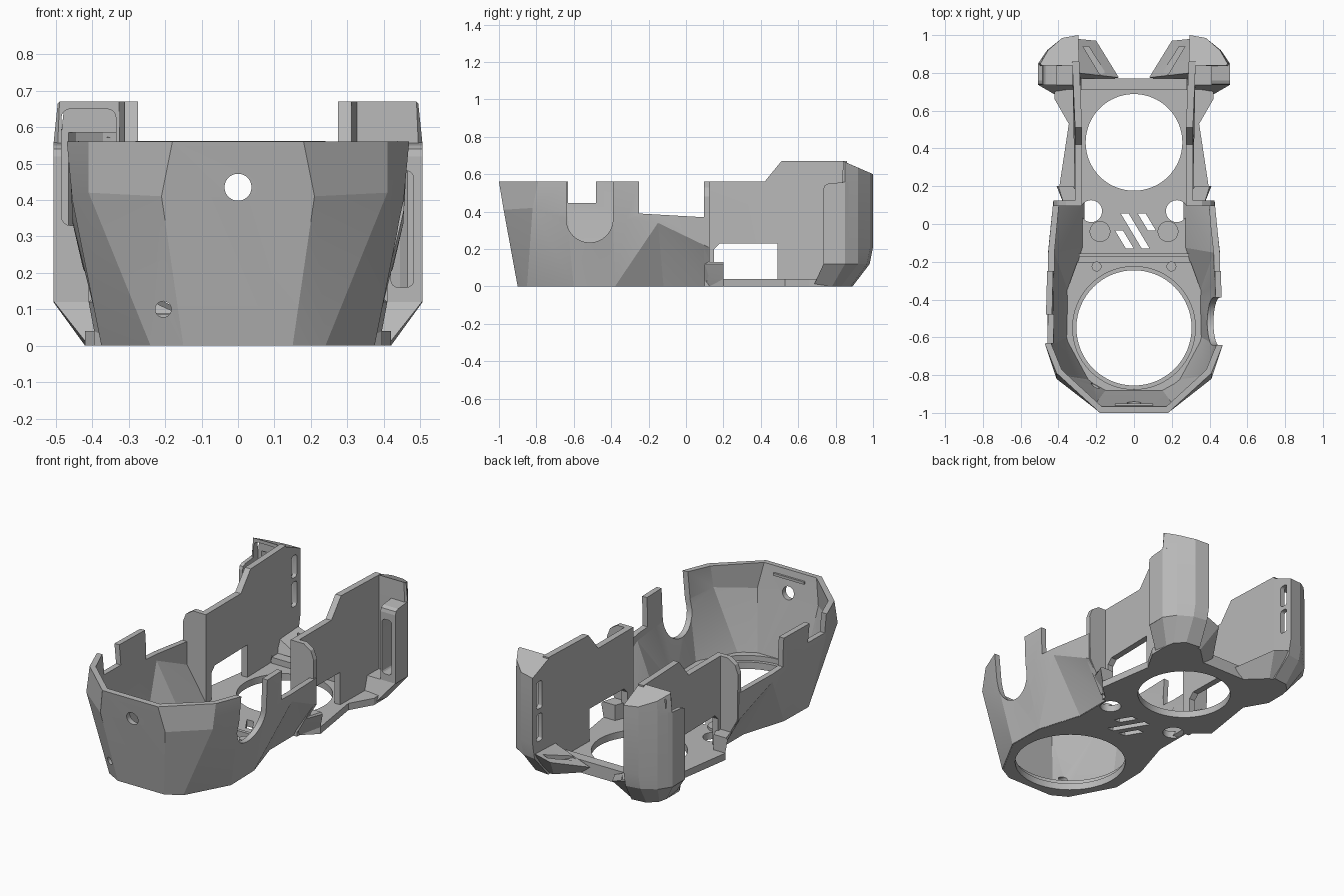
import bpy, bmesh, math

cube = bpy.data.objects.get("Cube")
if cube:
    bpy.data.objects.remove(cube)

grey = bpy.data.materials.new("plain grey")
grey.use_nodes = True
grey.diffuse_color = (0.48, 0.48, 0.48, 1)
grey.node_tree.nodes["Principled BSDF"].inputs["Base Color"].default_value = (0.48, 0.48, 0.48, 1)


def finish(name, bm):
    bmesh.ops.recalc_face_normals(bm, faces=bm.faces)
    mesh = bpy.data.meshes.new(name)
    bm.to_mesh(mesh)
    bm.free()
    mesh.materials.append(grey)
    obj = bpy.data.objects.new(name, mesh)
    bpy.context.collection.objects.link(obj)
    return obj


def loft(name, rings, closed=True, creases=""):
    """Skin a stack of rings; creases gives the diagonal of each cell in the lowest row."""
    bm = bmesh.new()
    rows = [[bm.verts.new(p) for p in ring] for ring in rings]
    n = len(rows[0])
    for level, (a, b) in enumerate(zip(rows, rows[1:])):
        for i in range(n if closed else n - 1):
            j = (i + 1) % n
            if level or not creases:
                bm.faces.new((a[i], a[j], b[j], b[i]))
            elif creases[i] == "A":
                bm.faces.new((a[i], a[j], b[j]))
                bm.faces.new((a[i], b[j], b[i]))
            else:
                bm.faces.new((a[i], a[j], b[i]))
                bm.faces.new((a[j], b[j], b[i]))
    if closed:
        bm.faces.new(rows[0])
        bm.faces.new(rows[-1])
    return finish(name, bm)


def prism(name, profile, axis, lo, hi):
    """Extrude a 2D profile along x, y or z."""
    place = {"x": lambda p, t: (t, *p), "y": lambda p, t: (p[0], t, p[1]),
             "z": lambda p, t: (*p, t)}[axis]
    return loft(name, [[place(p, t) for p in profile] for t in (lo, hi)])


def circle(cx, cy, r, n=48):
    return [(cx + r * math.cos(2 * math.pi * i / n), cy + r * math.sin(2 * math.pi * i / n))
            for i in range(n)]


def rect(a, b, c, d):
    return [(a, c), (b, c), (b, d), (a, d)]


def round_rect(a, b, c, d, r):
    pts = []
    for k, (x, y) in enumerate([(b - r, d - r), (a + r, d - r), (a + r, c + r), (b - r, c + r)]):
        for s in range(5):
            t = math.pi / 2 * (k + s / 4)
            pts.append((x + r * math.cos(t), y + r * math.sin(t)))
    return pts


def bake(obj):
    deps = bpy.context.evaluated_depsgraph_get()
    mesh = bpy.data.meshes.new_from_object(obj.evaluated_get(deps))
    obj.modifiers.clear()
    obj.data = mesh


def cut(obj, *cutters):
    for c in cutters:
        mod = obj.modifiers.new("cut", "BOOLEAN")
        mod.operation, mod.solver, mod.object = "DIFFERENCE", "EXACT", c
        bake(obj)
        bpy.data.objects.remove(c)


def flip(points, s):
    return [(p[0] * s, *p[1:]) for p in points]


# Faceted front bucket: columns of the left half, bottom to top
columns = [
    [(0.15, -0.90, 0), (0.21, -0.975, 0.41), (0.18, -1.0, 0.56)],
    [(0.24, -0.85, 0), (0.41, -0.82, 0.42), (0.41, -0.79, 0.56)],
    [(0.375, -0.60, 0), (0.455, -0.64, 0.40), (0.47, -0.64, 0.56)],
    [(0.37, -0.38, 0), (0.455, -0.32, 0.36), (0.46, -0.25, 0.56)],
    [(0.29, -0.12, 0), (0.455, -0.15, 0.34), (0.45, -0.15, 0.56)],
    [(0.29, 0.12, 0), (0.425, 0.12, 0.21), (0.43, 0.12, 0.56)],
]
rings = []
for level in range(3):
    half = [c[level] for c in columns]
    rings.append(half[::-1] + flip(half, -1))
bucket = loft("front_bucket", rings, closed=False, creases="ABAAAABBBAB")
solid = bucket.modifiers.new("wall", "SOLIDIFY")
solid.thickness, solid.offset, solid.use_even_offset = 0.032, -1, True
bake(bucket)
arch = [(-0.515 + 0.125 * math.cos(t), 0.36 + 0.125 * math.sin(t))
        for t in [-math.pi * i / 16 for i in range(17)]]
cut(bucket,
    prism("rear_gap", [(-0.25, 0.39), (0.1, 0.37), (0.3, 0.37), (0.3, 0.8), (-0.25, 0.8)], "x", -0.7, 0.7),
    prism("arch_gap", [(-0.64, 0.7)] + arch[::-1] + [(-0.39, 0.7)], "x", 0.25, 0.7),
    prism("side_slot", rect(-0.63, -0.48, 0.445, 0.7), "x", -0.7, -0.3),
    prism("front_port", circle(0, 0.435, 0.037), "y", -1.2, -0.8),
    prism("small_port", circle(-0.205, 0.1, 0.022, 20), "y", -1.2, -0.75),
    prism("base_trim", rect(-1, 1, -2, 2), "z", -0.2, 0))
prism("rim_shelf", rect(-0.1, 0.1, -0.975, -0.95), "z", 0.51, 0.525)

# Floor plate with two large rings, round holes and slanted vents
outline = [(0.145, -0.895), (0.235, -0.845), (0.37, -0.60), (0.365, -0.38), (0.285, -0.12),
           (0.285, 0.1), (0.395, 0.2), (0.345, 0.53), (0.42, 0.66), (0.42, 0.76), (0.28, 0.77)]
floor = prism("floor_plate", outline + flip(outline, -1)[::-1], "z", 0, 0.04)
holes = [prism("hole", circle(0, y, r, 64), "z", -0.1, 0.2) for y, r in ((-0.55, 0.305), (0.432, 0.256))]
holes += [prism("hole", circle(x, 0.068, 0.058, 32), "z", -0.1, 0.2) for x in (-0.227, 0.227)]
for x, top, low in [(-0.1, -0.035, -0.13), (-0.07, 0.055, -0.13), (0.02, 0.055, -0.035)]:
    foot_x = x + 0.6 * (top - low)
    holes.append(prism("vent", [(x, top), (x + 0.042, top), (foot_x + 0.042, low), (foot_x, low)],
                       "z", -0.1, 0.2))
cut(floor, *holes)

# Sloped seat around the front ring, cross ribs over the floor
seat_out = [(0.15, -0.90), (0.25, -0.84), (0.37, -0.60), (0.365, -0.38), (0.30, -0.2)]
seat = prism("ring_seat", seat_out + flip(seat_out, -1)[::-1], "z", 0.035, 0.07)
cut(seat, prism("hole", circle(0, -0.55, 0.325, 64), "z", -0.1, 0.2))
prism("middle_rib", rect(-0.29, 0.29, -0.175, -0.155), "z", 0.03, 0.09)
prism("rear_rib", rect(-0.28, 0.28, 0.71, 0.77), "z", 0.03, 0.075)

for s, side in ((1, "left"), (-1, "right")):
    def span(a, b):
        return sorted((a * s, b * s))

    # Tall side panel with stepped top and a window
    panel_profile = [(0.1, 0), (0.86, 0), (0.86, 0.67), (0.51, 0.67), (0.42, 0.56), (0.1, 0.56)]
    panel = loft(side + "_panel", [flip([(x + 0.015 * (y > 0.8), y, z) for y, z in panel_profile], s)
                                   for x in (0.275, 0.312)])
    cut(panel, prism("window", [(0.15, 0.04), (0.49, 0.04), (0.49, 0.23), (0.18, 0.23), (0.15, 0.2)],
                     "x", *span(0.1, 0.6)))
    # Front flange of the panel with clipped corner, and the block behind it
    flange = [(0.275, 0.03), (0.32, 0.03), (0.42, 0.21), (0.425, 0.48), (0.405, 0.53), (0.36, 0.56), (0.275, 0.56)]
    prism(side + "_flange", flip(flange, s), "y", 0.095, 0.125)
    loft(side + "_tail_block", [flip([(0.28, 0.1, z), (w, 0.1, z), (w + d, 0.2, z), (0.32, 0.2, z)], s)
                                for z, w, d in ((0, 0.29, 0.09), (0.04, 0.315, 0.08), (0.12, 0.37, 0.04),
                                                (0.13, 0.37, 0.03))])

    # Rear post: chamfered foot, hollow core with sloping cap, outer wing reaching forward
    foot = [(0.28, 0.70), (0.41, 0.68), (0.42, 0.78), (0.41, 0.83), (0.36, 0.88), (0.27, 0.89)]
    shoe = [(0.29, 0.735), (0.505, 0.735), (0.507, 0.85), (0.46, 0.92), (0.38, 0.967), (0.295, 0.982)]
    loft(side + "_post_foot", [flip([(x, y, z) for x, y in ring], s) for z, ring in ((0, foot), (0.12, shoe))])
    body = [(0.29, 0.84), (0.495, 0.835), (0.507, 0.85), (0.46, 0.92), (0.38, 0.985), (0.295, 1.0)]
    cap = [(0.29, 0.84, 0.67), (0.49, 0.84, 0.67), (0.495, 0.85, 0.665),
           (0.455, 0.92, 0.635), (0.38, 0.985, 0.607), (0.295, 1.0, 0.60)]
    low_ring = [(x, y - 0.018 * (y > 0.95), 0.12) for x, y in body]
    core = loft(side + "_post_core", [flip(low_ring, s), *[flip([(x, y, z) for x, y in body], s)
                                                           for z in (0.21, 0.55)], flip(cap, s)])
    wing_side = [(0.735, 0.12), (0.87, 0.12), (0.87, 0.56), (0.76, 0.55), (0.74, 0.54), (0.735, 0.52)]
    wing = prism(side + "_post_wing", wing_side, "x", *span(0.41, 0.507))
    cut(wing, prism("corner", [(0.44 * s, 0.95), (0.507 * s, 0.85), (0.6 * s, 0.85), (0.6 * s, 0.95)], "z", 0, 0.8))
    cavity = [(0.32, 0.865), (0.475, 0.865), (0.445, 0.91), (0.37, 0.96), (0.32, 0.97)]
    cut(core, prism("cavity", flip(cavity, s), "z", 0.15, 0.585))
    for part in (core, wing):
        pocket = (round_rect(0.42, 0.482, 0.16, 0.48, 0.02) if s > 0
                  else round_rect(-0.485, -0.335, 0.33, 0.65, 0.025))
        cut(part, prism("pocket", pocket, "y", 0.6, 0.88))
    slots = ((0.21, 0.37), (0.40, 0.56)) if s > 0 else ((0.28, 0.425), (0.45, 0.58))
    cut(core, *[prism("slot", round_rect(0.915, 0.965, a, b, 0.015), "x", *span(0.2, 0.36))
                for a, b in slots])

    # Angled nozzle at the foot of the post
    low = [(0.14, 0.765, 0), (0.30, 0.74, 0), (0.36, 0.88, 0), (0.25, 0.87, 0)]
    high = [(0.08, 0.775, 0.05), (0.30, 0.80, 0.15), (0.30, 0.98, 0.15), (0.20, 0.97, 0.12)]
    nozzle = loft(side + "_nozzle", [flip(low, s), flip(high, s)])
    groove = [(0.15, 0.80), (0.18, 0.79), (0.27, 0.94), (0.24, 0.94)]
    cut(nozzle, prism("groove", flip(groove, s), "z", 0.085, 0.3))

    # Small bosses on the floor
    prism(side + "_boss", circle(0.18 * s, -0.04, 0.055, 32), "z", 0.03, 0.055)
    prism(side + "_screw_boss", circle(0.198 * s, -0.225, 0.026, 24), "z", 0.05, 0.085)

for obj in bpy.context.scene.objects:
    if obj.type == "MESH":
        bpy.ops.object.select_all(action="DESELECT")
        obj.select_set(True)
        bpy.context.view_layer.objects.active = obj
        bpy.ops.object.shade_smooth_by_angle(angle=math.radians(14))
